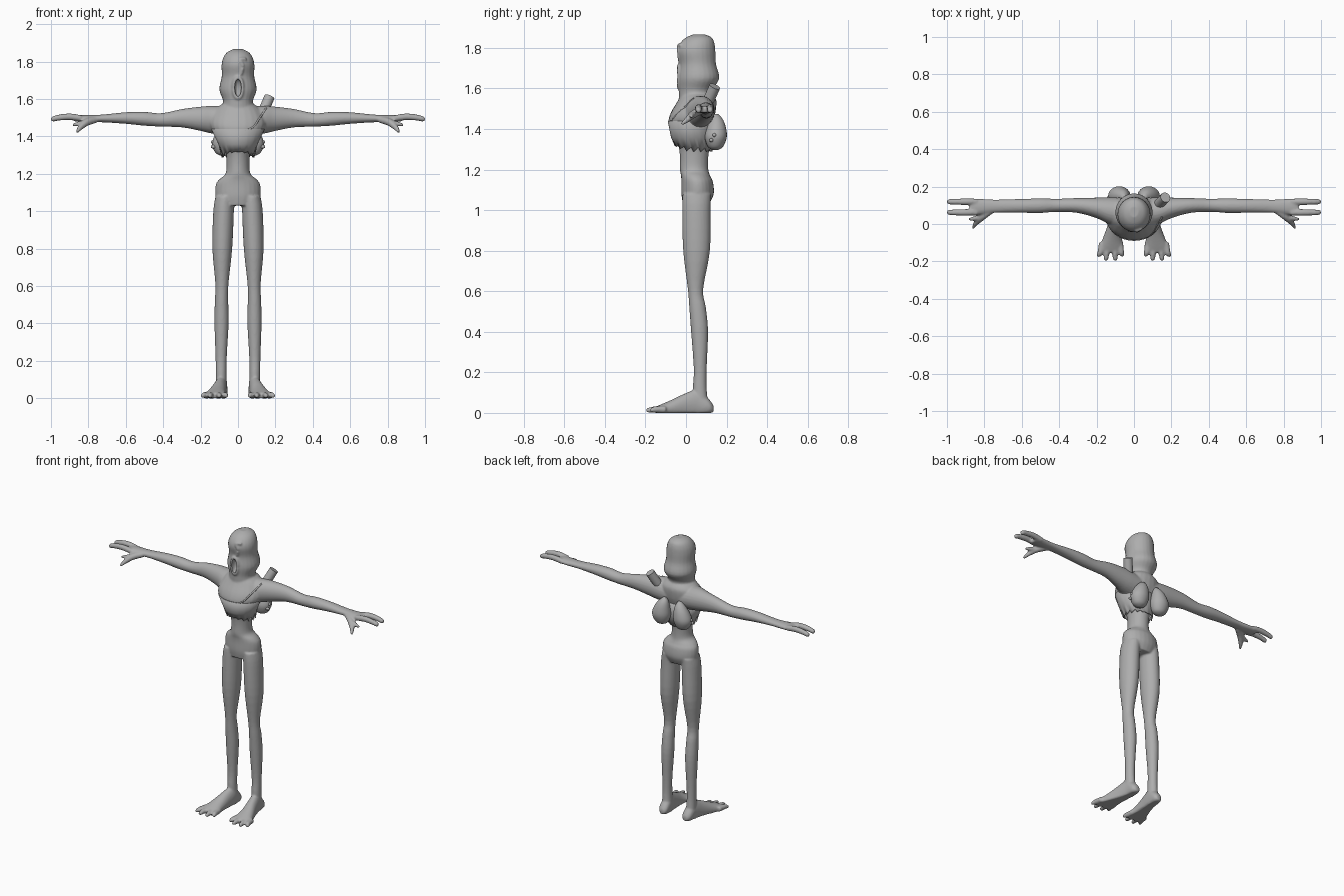
import bpy, bmesh, math
from mathutils import Vector
from mathutils.bvhtree import BVHTree

cube = bpy.data.objects.get("Cube")
if cube:
    bpy.data.objects.remove(cube, do_unlink=True)

grey = bpy.data.materials.new("plain grey")
grey.use_nodes = True
grey.diffuse_color = (0.42, 0.42, 0.42, 1)
grey.node_tree.nodes["Principled BSDF"].inputs["Base Color"].default_value = grey.diffuse_color


def catmull(rows, steps=4):
    """Smoothly interpolate rows of numbers."""
    out = []
    for i in range(len(rows) - 1):
        p0, p1 = rows[max(i - 1, 0)], rows[i]
        p2, p3 = rows[i + 1], rows[min(i + 2, len(rows) - 1)]
        for k in range(steps):
            t = k / steps
            out.append([b + t * ((c - a) / 2 + t * ((a - 2.5 * b + 2 * c - d / 2)
                        + t * (1.5 * (b - c) + (d - a) / 2)))
                        for a, b, c, d in zip(p0, p1, p2, p3)])
    return out + [list(rows[-1])]


def skin(bm, rings):
    """Bridge rings of points and cap both ends."""
    rings = [[bm.verts.new(p) for p in ring] for ring in rings]
    n = len(rings[0])
    for a, b in zip(rings, rings[1:]):
        for i in range(n):
            j = (i + 1) % n
            bm.faces.new((a[i], a[j], b[j], b[i]))
    bm.faces.new(rings[0][::-1])
    bm.faces.new(rings[-1])


def loft(bm, rows, axis, side=1, n=24):
    """Ellipses along an axis; row = position, two centres, two radii."""
    rings = []
    for p, ca, cb, ra, rb in catmull(rows):
        ring = []
        for i in range(n):
            t = math.tau * i / n
            v = [ca + abs(ra) * math.cos(t), cb + abs(rb) * math.sin(t)]
            v.insert("xyz".index(axis), p)
            ring.append((v[0] * side, v[1], max(v[2], 0)))
        rings.append(ring)
    skin(bm, rings)


def tube(bm, rows, side=1, n=12):
    """Round tube through points; row = x, y, z, radius."""
    rows = catmull(rows)
    pts = [Vector((r[0] * side, r[1], r[2])) for r in rows]
    rings = []
    for i, p in enumerate(pts):
        d = pts[min(i + 1, len(pts) - 1)] - pts[max(i - 1, 0)]
        q = d.to_track_quat("Z", "Y")
        rings.append([p + q @ Vector((math.cos(math.tau * k / n), math.sin(math.tau * k / n), 0))
                      * rows[i][3] for k in range(n)])
    skin(bm, rings)


def make(name, bm):
    bmesh.ops.recalc_face_normals(bm, faces=bm.faces)
    mesh = bpy.data.meshes.new(name)
    bm.to_mesh(mesh)
    bm.free()
    ob = bpy.data.objects.new(name, mesh)
    bpy.context.collection.objects.link(ob)
    mesh.materials.append(grey)
    return ob


def activate(ob):
    bpy.ops.object.select_all(action="DESELECT")
    ob.select_set(True)
    bpy.context.view_layer.objects.active = ob


def smooth(ob, angle=50):
    activate(ob)
    bpy.ops.object.shade_smooth_by_angle(angle=math.radians(angle))


# Torso, hips and waist
bm = bmesh.new()
loft(bm, [(1.03, 0, .05, .1, .065), (1.08, 0, .057, .12, .08), (1.14, 0, .055, .119, .078),
          (1.17, 0, .047, .1, .072), (1.2, 0, .04, .067, .07), (1.26, 0, .04, .061, .07),
          (1.32, 0, .04, .068, .078), (1.37, 0, .03, .1, .09), (1.43, 0, .022, .138, .108),
          (1.48, 0, .035, .15, .11), (1.54, 0, .055, .125, .095), (1.57, 0, .055, .09, .08)], "z")
# Neck and head
loft(bm, [(1.54, 0, .05, .09, .085), (1.59, 0, .047, .08, .083), (1.65, 0, .062, .1, .102),
          (1.72, 0, .058, .087, .09), (1.78, 0, .051, .088, .094), (1.82, 0, .055, .079, .086),
          (1.85, 0, .063, .058, .065), (1.866, 0, .065, .025, .03)], "z")
# Lips and the hooked brow over the mouth
lips = []
for i in range(13):
    t = math.tau * i / 12
    lips.append((.024 * math.sin(t), -.036, 1.66 + .055 * math.cos(t), .009))
tube(bm, lips)
tube(bm, [(.045, -.025, 1.815, .008), (.01, -.036, 1.81, .01), (.026, -.036, 1.775, .009),
          (.015, -.034, 1.73, .006)])

for s in (1, -1):
    # Leg
    loft(bm, [(.04, .088, .075, .032, .035), (.12, .09, .068, .029, .034), (.22, .09, .07, .03, .032),
              (.4, .088, .067, .038, .042), (.52, .088, .057, .036, .041), (.61, .086, .047, .035, .038),
              (.8, .084, .052, .053, .066), (1, .077, .051, .055, .07), (1.08, .07, .053, .05, .07)],
         "z", s)
    # Foot and toes
    loft(bm, [(.136, .085, .02, .015, .016), (.115, .087, .03, .031, .036), (.06, .09, .045, .034, .07),
              (0, .1, .035, .039, .063), (-.07, .114, .02, .05, .045), (-.13, .122, .012, .066, .027),
              (-.15, .123, .012, .06, .018)], "y", s)
    for base, tip, end in ((.075, .063, -.175), (.105, .1, -.197), (.14, .15, -.197), (.17, .188, -.177)):
        tube(bm, [(base, -.1, .016, .018), ((base + tip) / 2, -.15, .017, .016),
                  (tip, end + .01, .013, .012), (tip, end, .012, .006)], s)
    # Arm and palm
    loft(bm, [(.04, .055, 1.48, .085, .08), (.13, .07, 1.488, .072, .075), (.2, .086, 1.494, .055, .065),
              (.3, .099, 1.497, .04, .049), (.41, .1, 1.488, .035, .036), (.5, .098, 1.494, .039, .037),
              (.6, .097, 1.498, .037, .031), (.72, .096, 1.496, .035, .021), (.78, .094, 1.495, .038, .02),
              (.85, .092, 1.496, .044, .018), (.88, .092, 1.496, .04, .014)], "x", s)
    # Two long fingers
    for y in (.062, .119):
        tube(bm, [(.84, y, 1.497, .017), (.9, y, 1.505, .018), (.96, y, 1.5, .016),
                  (.99, y, 1.492, .014), (1, y, 1.49, .007)], s)
    # Thumb with its spur
    tube(bm, [(.76, .075, 1.49, .018), (.81, .04, 1.475, .02), (.845, .005, 1.445, .014),
              (.86, -.022, 1.423, .007)], s)
    tube(bm, [(.81, .04, 1.475, .016), (.85, .03, 1.468, .013), (.885, .025, 1.46, .007)], s)

body = make("body", bm)

# Fuse the limbs into one skin, then hollow the mouth
bm = bmesh.new()
bmesh.ops.create_uvsphere(bm, u_segments=24, v_segments=16, radius=1)
bmesh.ops.scale(bm, vec=(.018, .03, .046), verts=bm.verts)
bmesh.ops.translate(bm, vec=(0, -.04, 1.66), verts=bm.verts)
cutter = make("mouth_cutter", bm)
cutter.hide_render = True
fuse = body.modifiers.new("fuse", "REMESH")
fuse.mode = "VOXEL"
fuse.voxel_size = 0.006
relax = body.modifiers.new("relax", "SMOOTH")
relax.iterations = 4
relax.factor = 0.5
hollow = body.modifiers.new("hollow", "BOOLEAN")
hollow.operation = "DIFFERENCE"
hollow.object = cutter
activate(body)
for m in ("fuse", "relax", "hollow"):
    bpy.ops.object.modifier_apply(modifier=m)
bpy.data.objects.remove(cutter, do_unlink=True)
smooth(body, 60)

# Torn shirt hem around the ribs
bm = bmesh.new()
n = 48
rings = []
for z, yc, rx, ry in ((1.44, .022, .138, .107), (1.36, .028, .1, .097), (1.3, .037, .083, .088)):
    ring = []
    for i in range(n):
        t = math.tau * i / n
        h = z
        if z < 1.31:
            h += .03 * max(0, -math.sin(t)) ** 2 - .012 + .012 * (i % 3) * abs(math.cos(t))
        ring.append(bm.verts.new((rx * math.cos(t), yc + ry * math.sin(t), h)))
    rings.append(ring)
for a, b in zip(rings, rings[1:]):
    for i in range(n):
        j = (i + 1) % n
        bm.faces.new((a[i], b[i], b[j], a[j]))
shirt = make("shirt_hem", bm)
shirt.modifiers.new("thickness", "SOLIDIFY").thickness = 0.005
smooth(shirt)

# Strap laid across the chest
bpy.context.view_layer.update()
tree = BVHTree.FromObject(body, bpy.context.evaluated_depsgraph_get())
path = []
for x, z in catmull([(-.13, 1.39), (-.06, 1.41), (.02, 1.425), (.08, 1.45), (.11, 1.49), (.15, 1.55)]):
    hit = tree.ray_cast(Vector((x, -1, z)), Vector((0, 1, 0)))[0]
    if hit:
        path.append((x, hit.y + .002, z, .005))
bm = bmesh.new()
tube(bm, path, n=8)
smooth(make("chest_strap", bm))

# Short pipe behind the left shoulder
bm = bmesh.new()
tube(bm, [(.115, .085, 1.49, .028), (.142, .115, 1.55, .028), (.168, .142, 1.61, .028)], n=20)
smooth(make("shoulder_pipe", bm), 40)

# Pair of egg-shaped back sacs with small nubs
for s, label in ((1, "left"), (-1, "right")):
    bm = bmesh.new()
    loft(bm, [(1.296, .078, .145, .012, .012), (1.312, .078, .145, .042, .037), (1.36, .079, .147, .06, .054),
              (1.41, .072, .15, .05, .046), (1.45, .062, .15, .032, .03), (1.475, .055, .145, .012, .012)],
         "z", s)
    for y, z in ((.125, 1.345), (.14, 1.37)):
        tube(bm, [(.12, y, z, .01), (.138, y, z, .009), (.144, y, z, .005)], s)
    smooth(make(label + "_back_sac", bm))
